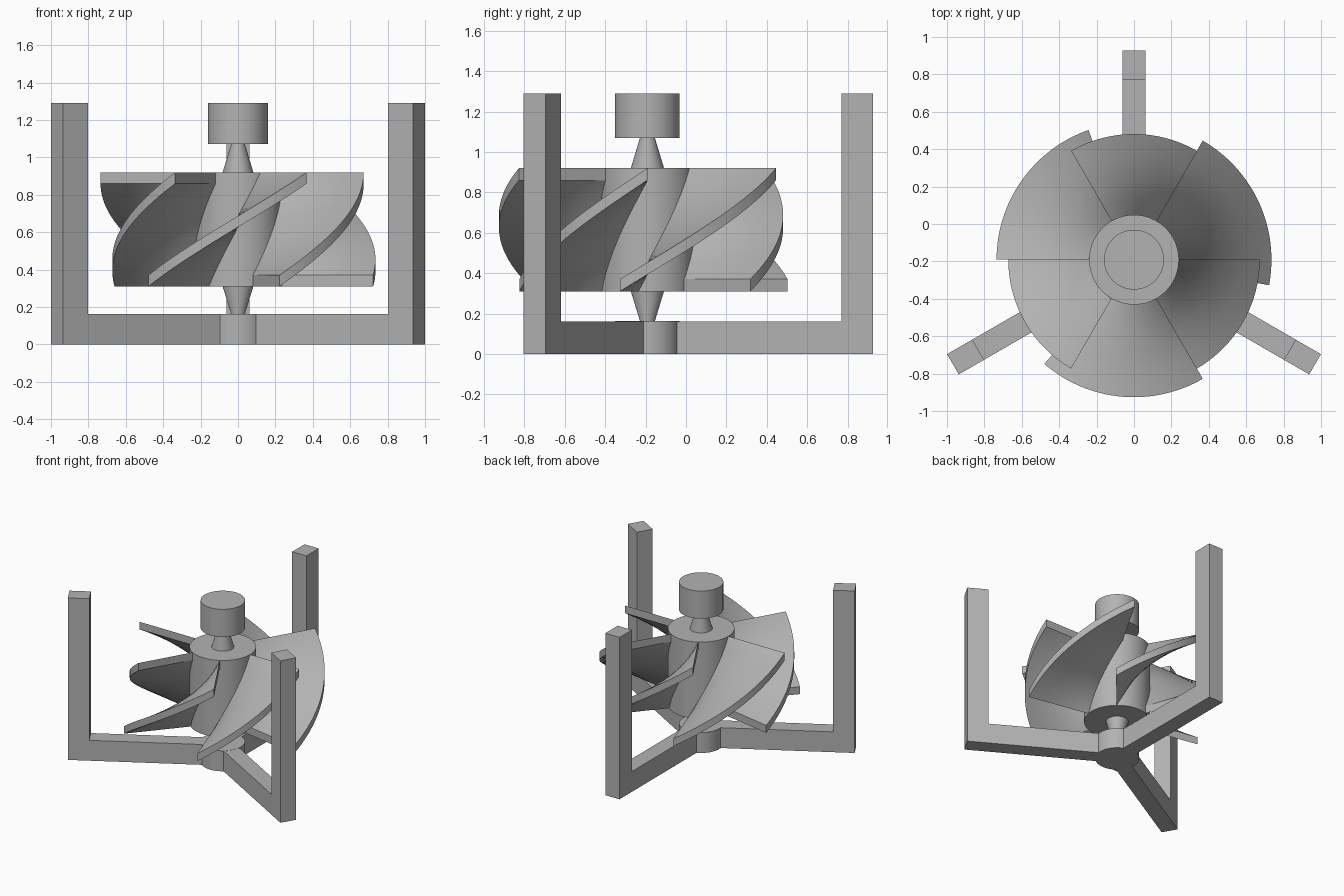
import bpy, bmesh, math

if "Cube" in bpy.data.objects:
    bpy.data.objects.remove(bpy.data.objects["Cube"])

CY = -0.191                      # rotor axis position in y
grey = bpy.data.materials.new("plain grey")
grey.diffuse_color = (0.45, 0.45, 0.45, 1)
grey.use_nodes = True
grey.node_tree.nodes["Principled BSDF"].inputs["Base Color"].default_value = grey.diffuse_color


def finish(name, bm, smooth=True):
    bmesh.ops.recalc_face_normals(bm, faces=bm.faces)
    me = bpy.data.meshes.new(name)
    bm.to_mesh(me)
    bm.free()
    me.materials.append(grey)
    ob = bpy.data.objects.new(name, me)
    ob.location.y = CY
    bpy.context.collection.objects.link(ob)
    if smooth:
        bpy.ops.object.select_all(action='DESELECT')
        ob.select_set(True)
        bpy.context.view_layer.objects.active = ob
        bpy.ops.object.shade_smooth_by_angle(angle=math.radians(30))
    return ob


def turned(name, profile, n=64):
    """Closed solid of revolution from (radius, z) points, bottom to top."""
    bm = bmesh.new()
    rings = [[bm.verts.new((r * math.cos(2 * math.pi * i / n),
                            r * math.sin(2 * math.pi * i / n), z))
              for i in range(n)] for r, z in profile]
    for a, b in zip(rings, rings[1:]):
        for i in range(n):
            j = (i + 1) % n
            bm.faces.new((a[i], a[j], b[j], b[i]))
    bm.faces.new(rings[0][::-1])
    bm.faces.new(rings[-1])
    return finish(name, bm)


def blade(name, top_angle, radius, twist=70.7, steps=32, cols=4):
    """Helical vane: a radial strip climbing with the angle, 0.06 thick in z."""
    bm = bmesh.new()
    layers = []
    for z0 in (0.31, 0.86 - 0.55 + 0.06):
        grid = []
        for i in range(steps + 1):
            t = i / steps
            a = math.radians(top_angle - twist * (1 - t))
            row = []
            for k in range(cols + 1):
                r = 0.2 + (radius - 0.2) * k / cols
                row.append(bm.verts.new((r * math.cos(a), r * math.sin(a), z0 + 0.55 * t)))
            grid.append(row)
        layers.append(grid)
    lo, hi = layers
    for i in range(steps):
        for k in range(cols):
            for g in layers:
                bm.faces.new((g[i][k], g[i][k + 1], g[i + 1][k + 1], g[i + 1][k]))
        for k in (0, cols):       # inner and outer rims
            bm.faces.new((lo[i][k], lo[i + 1][k], hi[i + 1][k], hi[i][k]))
    for i in (0, steps):          # end faces
        for k in range(cols):
            bm.faces.new((lo[i][k], lo[i][k + 1], hi[i][k + 1], hi[i][k]))
    return finish(name, bm)


def support(name, angle):
    """L-shaped bracket: a floor arm and an upright post, cut from one profile."""
    prof = [(0.05, 0), (1.118, 0), (1.118, 1.29), (0.962, 1.29), (0.962, 0.162), (0.05, 0.162)]
    w = 0.0625
    bm = bmesh.new()
    sides = [[bm.verts.new((x, y, z)) for x, z in prof] for y in (-w, w)]
    bm.faces.new(sides[0])
    bm.faces.new(sides[1][::-1])
    for i in range(len(prof)):
        j = (i + 1) % len(prof)
        bm.faces.new((sides[0][i], sides[0][j], sides[1][j], sides[1][i]))
    finish(name, bm, smooth=False).rotation_euler.z = math.radians(angle)


# Central axis parts
turned("base_boss", [(0.16, 0), (0.16, 0.163)])
turned("lower_pivot", [(0.037, 0.15), (0.037, 0.163), (0.082, 0.31), (0.082, 0.33)])
turned("rotor_hub", [(0.24, 0.31), (0.24, 0.92)])
turned("upper_pivot", [(0.082, 0.9), (0.082, 0.92), (0.037, 1.07), (0.037, 1.09)])
turned("top_cap", [(0.16, 1.07), (0.16, 1.29)])

# Six vanes, alternating long and short
for i in range(6):
    blade(f"blade_{i + 1}", 60 * i, 0.735 if i % 2 else 0.672)

# Three brackets
for i, ang in enumerate((90, 210, 330)):
    support(f"support_bracket_{i + 1}", ang)
